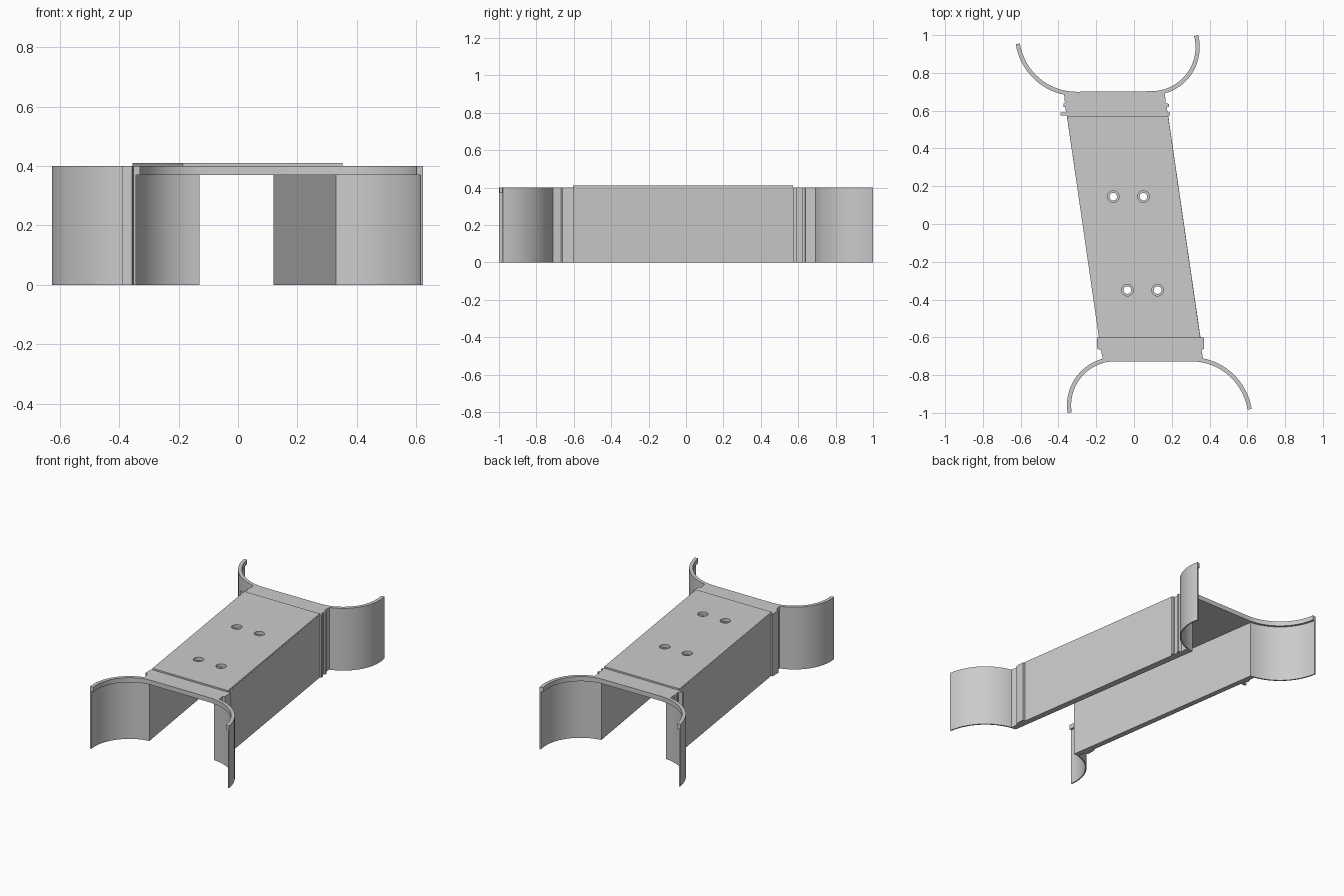
import bpy, bmesh
from math import radians, cos, sin, pi

if "Cube" in bpy.data.objects:
    bpy.data.objects.remove(bpy.data.objects["Cube"])

RIM = 0.022    # width of the thick top rim on the curved flanges
WALL = 0.008   # thickness of the flange sheet below the rim
N = 18         # segments per flange arc

# flange arcs: centre x, centre y, outer radius
FL = (-0.100, -0.960, 0.255)
FR = (0.302, -1.030, 0.325)
BR = (0.093, 0.936, 0.255)
BL = (-0.305, 1.003, 0.325)


def arc(c, inset, a0, a1):
    r = c[2] - inset
    angles = [radians(a0 + (a1 - a0) * i / N) for i in range(N + 1)]
    return [(c[0] + r * cos(a), c[1] + r * sin(a)) for a in angles]


def circle(x, y, r, n=24):
    return [(x + r * cos(2 * pi * i / n), y + r * sin(2 * pi * i / n)) for i in range(n)]


def prism(name, pts, z0, z1):
    bm = bmesh.new()
    face = bm.faces.new([bm.verts.new((x, y, z0)) for x, y in pts])
    ext = bmesh.ops.extrude_face_region(bm, geom=[face])
    verts = [v for v in ext["geom"] if isinstance(v, bmesh.types.BMVert)]
    bmesh.ops.translate(bm, verts=verts, vec=(0, 0, z1 - z0))
    bmesh.ops.recalc_face_normals(bm, faces=bm.faces[:])
    mesh = bpy.data.meshes.new(name)
    bm.to_mesh(mesh)
    bm.free()
    ob = bpy.data.objects.new(name, mesh)
    bpy.context.collection.objects.link(ob)
    return ob


def boolean(target, tool, operation):
    mod = target.modifiers.new("cut", 'BOOLEAN')
    mod.operation = operation
    mod.solver = 'EXACT'
    mod.object = tool
    bpy.context.view_layer.objects.active = target
    bpy.ops.object.modifier_apply(modifier=mod.name)
    bpy.data.objects.remove(tool)


# full footprint: rims, flanges, stepped collars and slanted channel sides
collar_front_right = [(0.358, -0.668), (0.37, -0.66), (0.37, -0.60), (0.352, -0.60)]
collar_back_right = [(0.181, 0.575), (0.19, 0.575), (0.19, 0.59), (0.177, 0.59),
                     (0.174, 0.62), (0.184, 0.62), (0.184, 0.636), (0.166, 0.64)]
collar_back_left = [(-0.366, 0.64), (-0.374, 0.636), (-0.374, 0.62), (-0.364, 0.62),
                    (-0.36, 0.59), (-0.388, 0.59), (-0.388, 0.575), (-0.356, 0.575)]
collar_front_left = [(-0.185, -0.60), (-0.195, -0.60), (-0.195, -0.66), (-0.175, -0.668)]
outline = (arc(FL, RIM, 189, 90) + arc(FR, RIM, 90, 9)
           + arc(FR, 0, 9, 78.8) + collar_front_right
           + collar_back_right + arc(BR, 0, 286.4, 374.5)
           + arc(BR, RIM, 374.5, 270) + arc(BL, RIM, 270, 189)
           + arc(BL, 0, 189, 258.5) + collar_back_left
           + collar_front_left + arc(FL, 0, 104.8, 189))
bracket = prism("channel_bracket", outline, 0.0, 0.40)

# hollow underside, leaving side walls, thin flanges and the top plate
cavity = ([(-0.339, -1.3)] + arc(FL, WALL, 195, 97) + arc(FR, WALL, 85, 0)[::-1][::-1]
          + [(0.619, -1.3)])
# reorder: front edge, right wall, back flanges, left wall
cavity = ([(0.619, -1.3)] + arc(FR, WALL, 0, 85) + arc(BR, WALL, 276, 380)
          + [(0.32, 1.3), (-0.622, 1.3)] + arc(BL, WALL, 180, 264)
          + arc(FL, WALL, 97, 195) + [(-0.339, -1.3)])
boolean(bracket, prism("cavity_cutter", cavity, -0.1, 0.37), 'DIFFERENCE')

# raised pad on top of the channel
pad = [(-0.1855, -0.604), (0.3515, -0.604), (0.181, 0.572), (-0.355, 0.572)]
boolean(bracket, prism("raised_pad", pad, 0.385, 0.41), 'UNION')

# four counterbored screw holes
for x, y in [(-0.11, 0.145), (0.05, 0.145), (-0.035, -0.35), (0.125, -0.35)]:
    boolean(bracket, prism("counterbore_cutter", circle(x, y, 0.031), 0.39, 0.5), 'DIFFERENCE')
    boolean(bracket, prism("hole_cutter", circle(x, y, 0.020), 0.3, 0.5), 'DIFFERENCE')

bracket.select_set(True)
bpy.context.view_layer.objects.active = bracket
bpy.ops.object.shade_smooth_by_angle(angle=radians(20))
